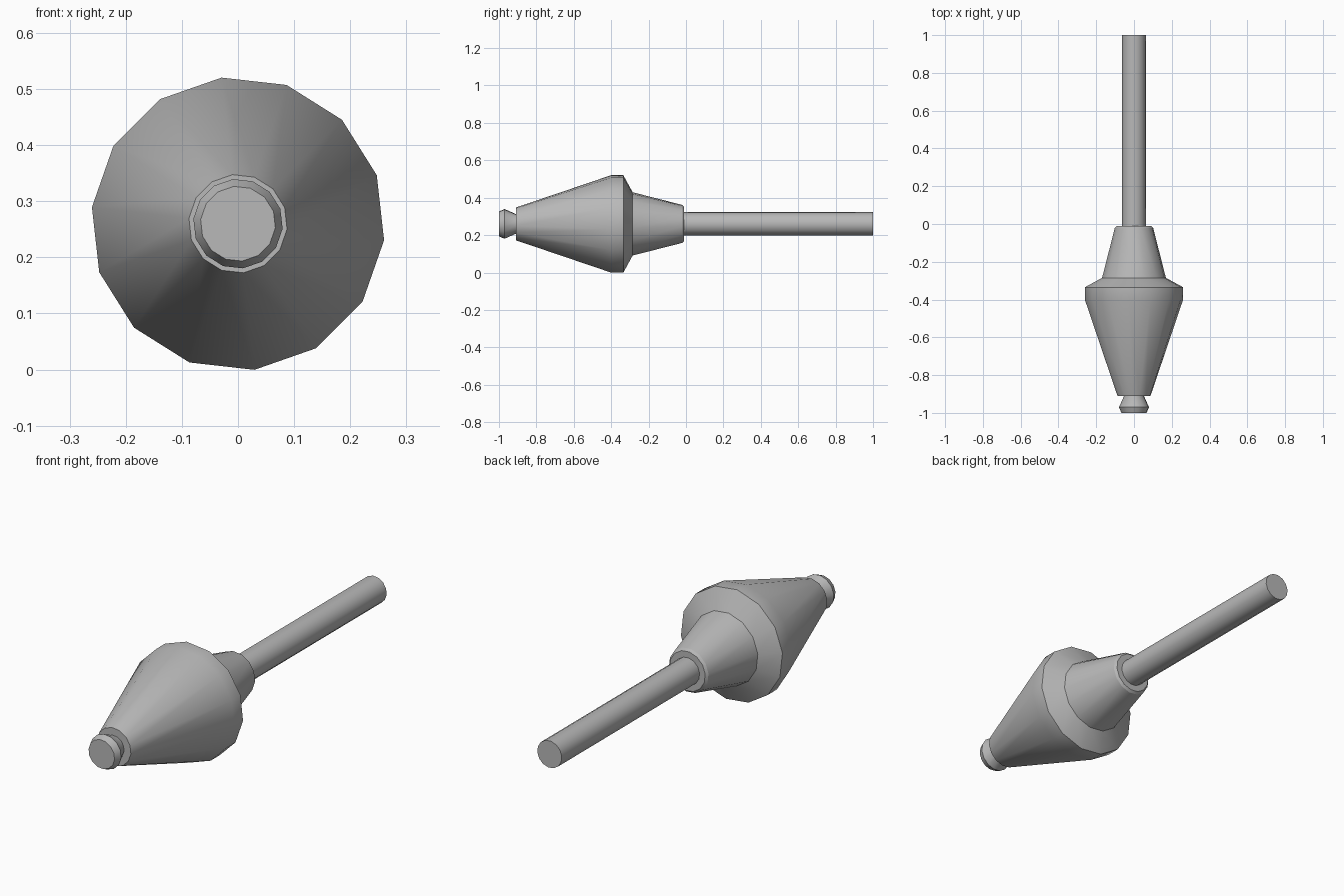
import bpy
import bmesh
import math

cube = bpy.data.objects.get("Cube")
if cube:
    bpy.data.objects.remove(cube, do_unlink=True)

SIDES = 14
AXIS_Z = 0.26

steel = bpy.data.materials.new("grey steel")
steel.use_nodes = True
GREY = (0.48, 0.48, 0.48, 1)
steel.diffuse_color = GREY
steel.node_tree.nodes["Principled BSDF"].inputs["Base Color"].default_value = GREY


def turned_part(name, profile):
    """Turn a (y, radius) profile about the long axis, with capped ends."""
    bm = bmesh.new()
    step = math.tau / SIDES
    rings = []
    for y, r in profile:
        angles = [(i - 0.25) * step for i in range(SIDES)]
        rings.append([bm.verts.new((r * math.cos(a), y, AXIS_Z + r * math.sin(a)))
                      for a in angles])
    for a, b in zip(rings, rings[1:]):
        for i in range(SIDES):
            j = (i + 1) % SIDES
            bm.faces.new((a[i], a[j], b[j], b[i]))
    bm.faces.new(rings[0])
    bm.faces.new(rings[-1])
    bmesh.ops.recalc_face_normals(bm, faces=bm.faces)
    mesh = bpy.data.meshes.new(name)
    bm.to_mesh(mesh)
    bm.free()
    mesh.materials.append(steel)
    obj = bpy.data.objects.new(name, mesh)
    bpy.context.collection.objects.link(obj)
    bpy.ops.object.select_all(action="DESELECT")
    obj.select_set(True)
    bpy.context.view_layer.objects.active = obj
    bpy.ops.object.shade_smooth_by_angle(angle=math.radians(30))


# Small flared button at the front, its neck sunk into the head
turned_part("tip_button", [(-1, 0.067), (-0.97, 0.08), (-0.91, 0.053), (-0.88, 0.053)])

# Tapered head with a flat band and a shoulder
turned_part("head", [(-0.91, 0.088), (-0.40, 0.262), (-0.335, 0.262), (-0.285, 0.17),
                     (-0.02, 0.102), (-0.01, 0.092)])

# Long straight rod at the back
turned_part("shaft", [(-0.05, 0.063), (1, 0.063)])
